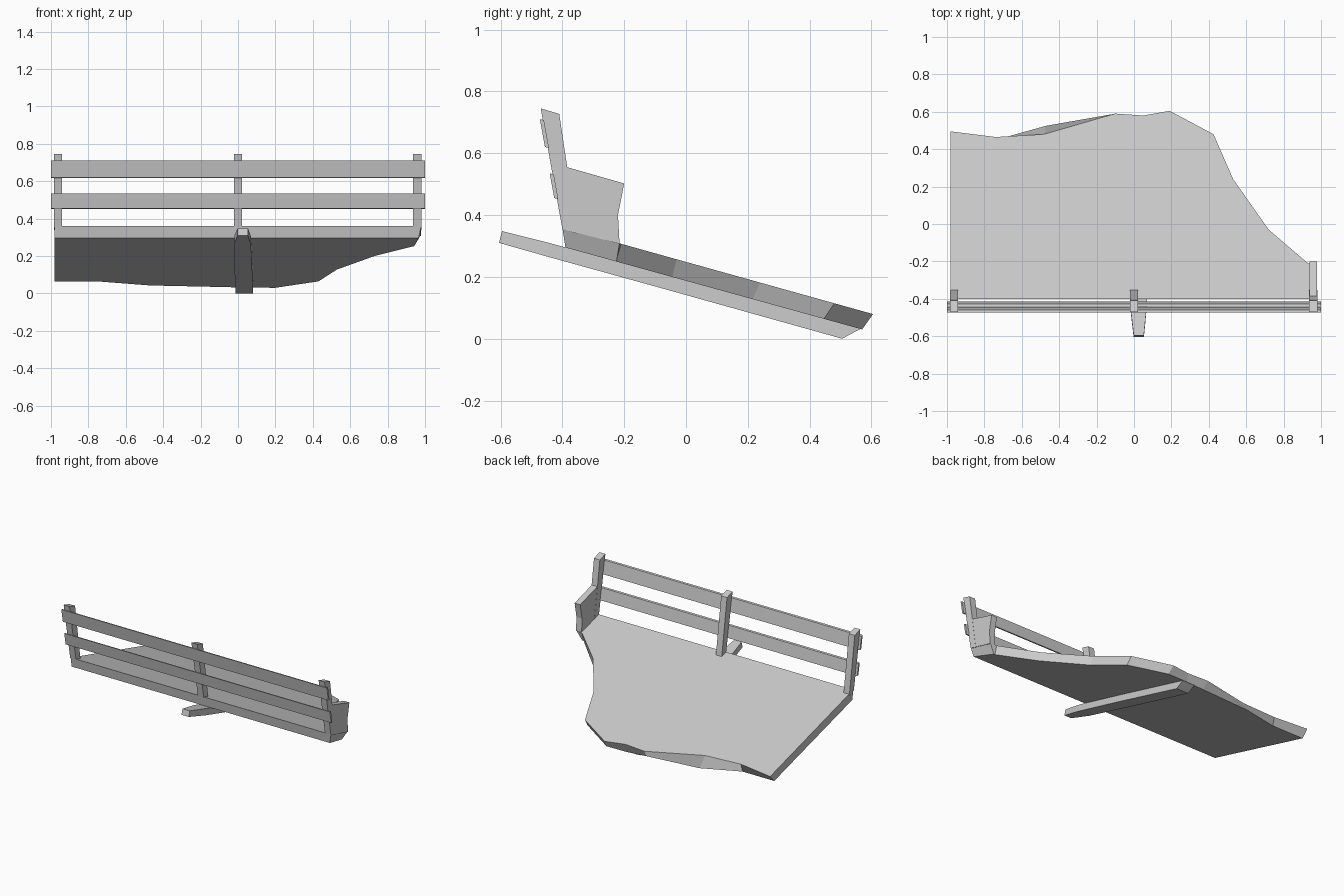
import bpy, bmesh


def loft(name, rings):
    """Closed solid through a list of matching rings of points."""
    bm = bmesh.new()
    vs = [[bm.verts.new(p) for p in ring] for ring in rings]
    n = len(vs[0])
    for a, b in zip(vs, vs[1:]):
        for i in range(n):
            j = (i + 1) % n
            bm.faces.new((a[i], a[j], b[j], b[i]))
    bm.faces.new(vs[0])
    bm.faces.new(vs[-1])
    bmesh.ops.recalc_face_normals(bm, faces=bm.faces)
    me = bpy.data.meshes.new(name)
    bm.to_mesh(me)
    bm.free()
    ob = bpy.data.objects.new(name, me)
    bpy.context.collection.objects.link(ob)
    return ob


def prism_x(name, profile, x0, x1):
    """Side profile of (y, z) points stretched between two x positions."""
    return loft(name, [[(x, y, z) for y, z in profile] for x in (x0, x1)])


def top_z(y):
    return 0.36 - 0.279 * (y + 0.40)


def under_z(y):
    return 0.295 - 0.276 * (y + 0.39)


def post_front(z):
    return -0.40 - 0.182 * (z - 0.36)


# Sloping deck with a broken edge: upper x, y then lower x, y
edge = [
    (-0.98, -0.40, -0.98, -0.39), (0.98, -0.40, 0.965, -0.39),
    (0.975, -0.215, 0.94, -0.225), (0.93, -0.21, 0.93, -0.226),
    (0.72, -0.03, 0.73, -0.045), (0.53, 0.24, 0.53, 0.215),
    (0.425, 0.48, 0.43, 0.446), (0.19, 0.605, 0.20, 0.57),
    (0.05, 0.58, 0.05, 0.568), (-0.10, 0.59, -0.09, 0.555),
    (-0.48, 0.48, -0.47, 0.525), (-0.74, 0.465, -0.74, 0.45),
    (-0.98, 0.495, -0.98, 0.45),
]
loft("deck", [[(a, b, top_z(b)) for a, b, c, d in edge],
              [(c, d, under_z(d)) for a, b, c, d in edge]])

# Leaning railing posts
post = [(-0.40, 0.355), (-0.47, 0.745), (-0.41, 0.727), (-0.352, 0.34)]
for name, x in (("left", -0.962), ("middle", 0.0), ("right", 0.958)):
    prism_x(name + "_post", post, x - 0.022, x + 0.022)

# Rails nailed to the front of the posts
for name, z0, z1 in (("upper", 0.62, 0.71), ("lower", 0.455, 0.535)):
    f0, f1 = post_front(z0), post_front(z1)
    prism_x(name + "_rail", [(f0 - 0.009, z0), (f1 - 0.009, z1),
                             (f1 + 0.004, z1 - 0.003), (f0 + 0.004, z0 - 0.003)],
            -1.0, 1.0)

# Remaining piece of side wall by the right post
prism_x("side_wall", [(-0.40, 0.355), (-0.43, 0.555), (-0.385, 0.555), (-0.20, 0.502),
                      (-0.22, 0.40), (-0.215, 0.307)], 0.937, 0.979)

# Tapered beam under the deck: left x, right x, top y, z, bottom y, z
beam = [
    (-0.002, 0.053, -0.595, 0.348, -0.605, 0.310),
    (-0.02, 0.068, -0.44, 0.309, -0.45, 0.266),
    (-0.02, 0.075, -0.05, 0.202, -0.06, 0.158),
    (-0.013, 0.08, 0.565, 0.032, 0.505, 0.0),
]
loft("beam", [[(l, ty, tz), (r, ty, tz), (r, by, bz), (l, by, bz)]
              for l, r, ty, tz, by, bz in beam])
